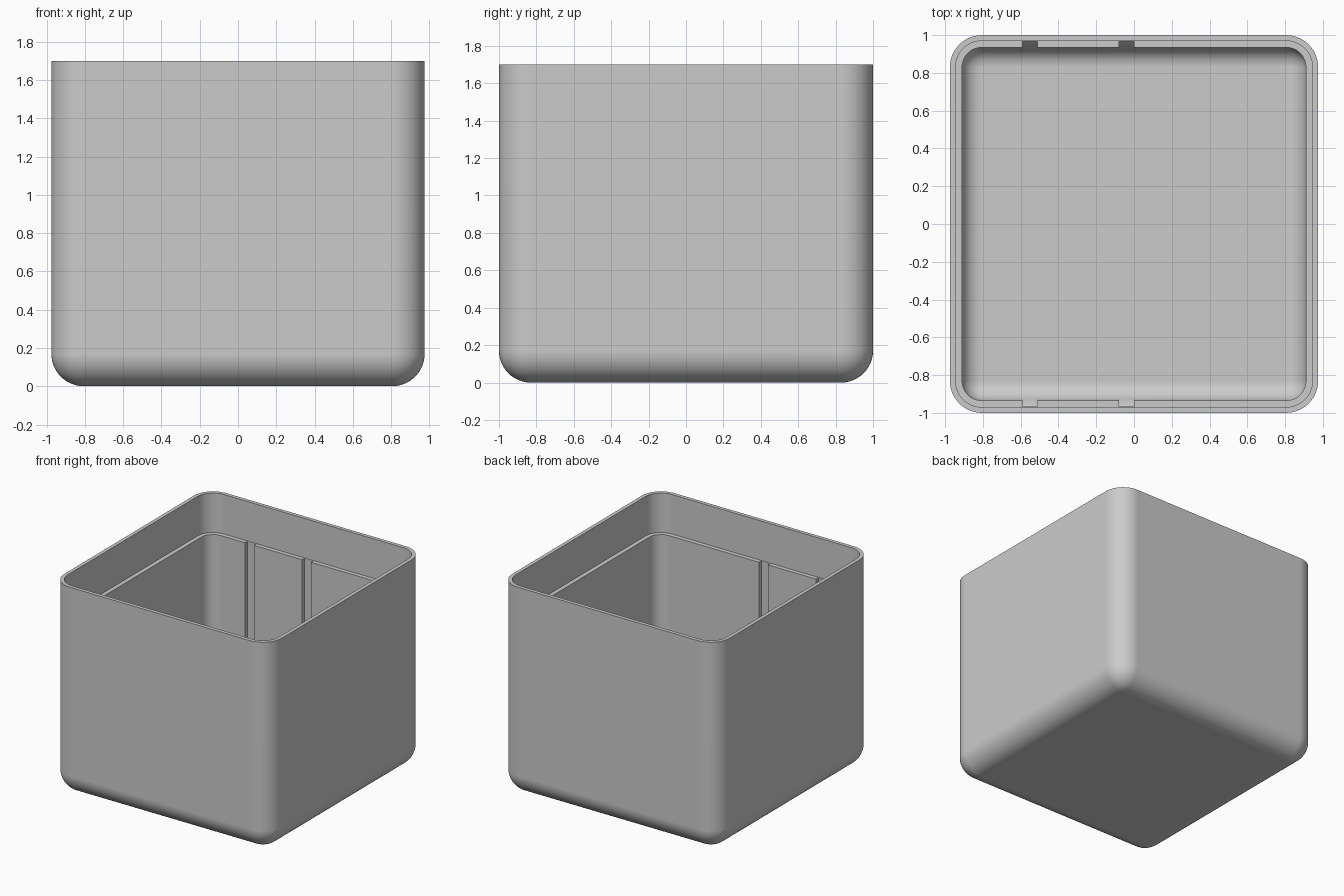
import bpy, bmesh, math
from mathutils import Vector

cube = bpy.data.objects.get("Cube")
if cube:
    bpy.data.objects.remove(cube, do_unlink=True)

HX, HY, TOP, R = 0.975, 1.0, 1.7, 0.17   # half sizes, height, edge radius
LIP, WALL, LEDGE = 0.03, 0.065, 1.38     # rim thickness, wall thickness, ledge height
STEPS = 12

grey = bpy.data.materials.new("light_grey")
grey.use_nodes = True
grey.diffuse_color = (0.6, 0.6, 0.6, 1)
grey.node_tree.nodes["Principled BSDF"].inputs["Base Color"].default_value = (0.6, 0.6, 0.6, 1)


def make_object(name, bm):
    bmesh.ops.recalc_face_normals(bm, faces=bm.faces)
    mesh = bpy.data.meshes.new(name)
    bm.to_mesh(mesh)
    bm.free()
    mesh.materials.append(grey)
    obj = bpy.data.objects.new(name, mesh)
    bpy.context.collection.objects.link(obj)
    return obj


def ring(bm, inset, z):
    """Rounded rectangle set in from the outer wall."""
    r = max(R - inset, 0.001)
    cx, cy = HX - inset - r, HY - inset - r
    verts = []
    for k, (sx, sy) in enumerate(((1, 1), (-1, 1), (-1, -1), (1, -1))):
        for i in range(STEPS + 1):
            a = math.pi / 2 * (k + i / STEPS)
            verts.append(bm.verts.new((sx * cx + r * math.cos(a), sy * cy + r * math.sin(a), z)))
    return verts


def fillet(start):
    """Inset and height pairs of the bottom rounding, from the floor up."""
    r = R - start
    angles = [math.pi / 2 * i / STEPS for i in range(STEPS + 1)]
    return [(R - r * math.sin(a), R - r * math.cos(a)) for a in angles]


# Open box: outside upwards, over the rim and ledge, then down the inside
profile = fillet(0) + [(0, TOP), (LIP, TOP), (LIP, LEDGE), (WALL, LEDGE)] + fillet(WALL)[::-1]
bm = bmesh.new()
rings = [ring(bm, *p) for p in profile]
for lower, upper in zip(rings, rings[1:]):
    n = len(lower)
    for i in range(n):
        j = (i + 1) % n
        bm.faces.new((lower[i], lower[j], upper[j], upper[i]))
bm.faces.new(rings[0][::-1])
bm.faces.new(rings[-1])
box = make_object("box_body", bm)

# Four upright grooves in the inner front and back walls
bm = bmesh.new()
section = [(HY - 0.033, 0.17), (HY - 0.033, LEDGE + 0.05), (HY - 0.12, LEDGE + 0.05), (HY - 0.12, 0.08)]
for x in (-0.55, -0.04):
    for side in (-1, 1):
        face = bm.faces.new([bm.verts.new((x - 0.04, side * y, z)) for y, z in section])
        grown = bmesh.ops.extrude_face_region(bm, geom=[face])["geom"]
        moved = [v for v in grown if isinstance(v, bmesh.types.BMVert)]
        bmesh.ops.translate(bm, verts=moved, vec=Vector((0.08, 0, 0)))
cutter = make_object("groove_cutter", bm)
cutter.hide_render = True

cut = box.modifiers.new("grooves", "BOOLEAN")
cut.operation = "DIFFERENCE"
cut.solver = "EXACT"
cut.object = cutter
bpy.ops.object.select_all(action="DESELECT")
box.select_set(True)
bpy.context.view_layer.objects.active = box
bpy.ops.object.modifier_apply(modifier=cut.name)
bpy.data.objects.remove(cutter, do_unlink=True)

# Smooth rounding with crisp rim, ledge and grooves
bpy.ops.object.shade_smooth_by_angle(angle=math.radians(30))
normals = box.modifiers.new("flat_walls", "WEIGHTED_NORMAL")
normals.keep_sharp = True
